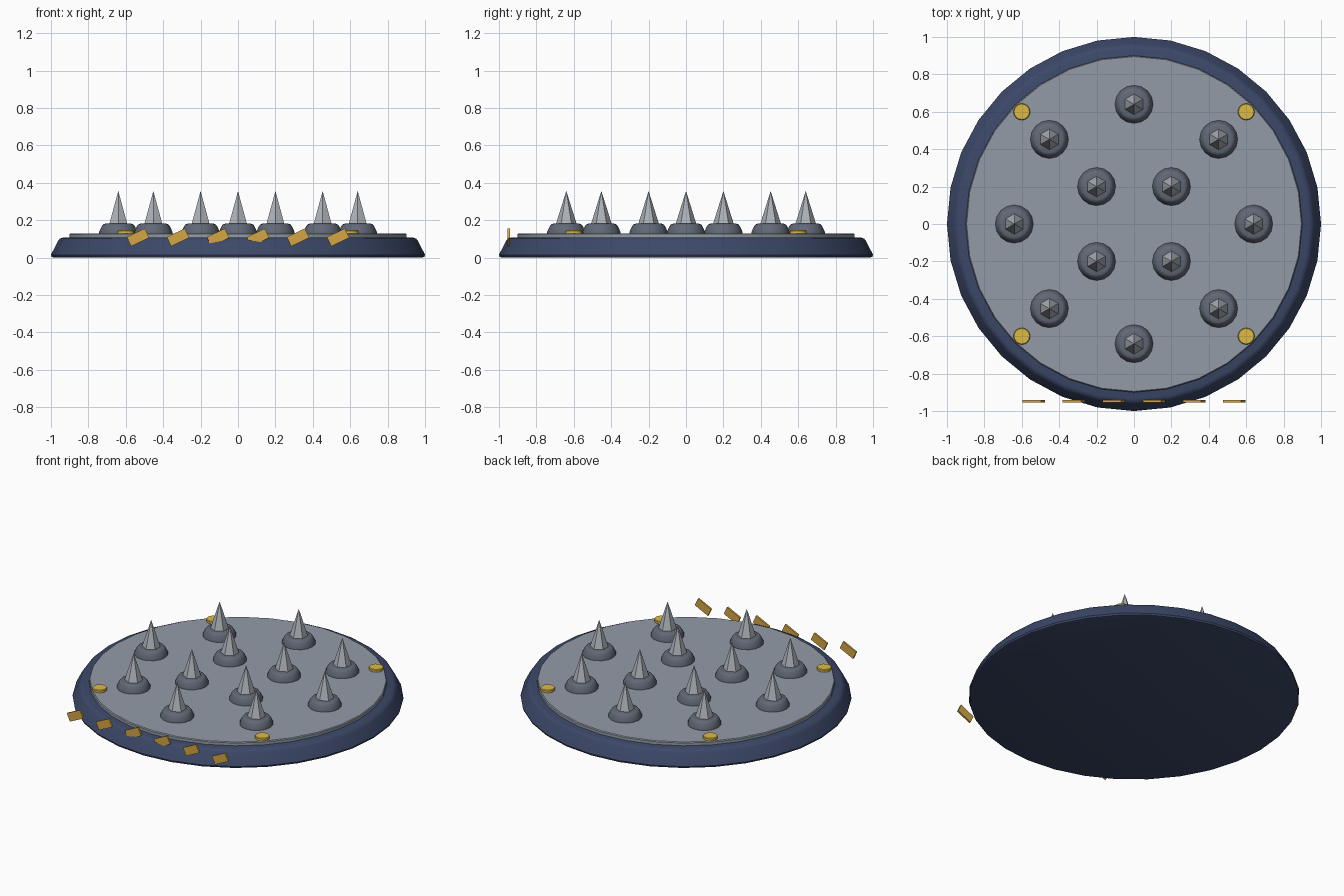
import bpy, math
from math import sin, cos, pi

if "Cube" in bpy.data.objects:
    bpy.data.objects.remove(bpy.data.objects["Cube"])


def material(name, rgb):
    m = bpy.data.materials.new(name)
    m.diffuse_color = (*rgb, 1)
    m.use_nodes = True
    m.node_tree.nodes["Principled BSDF"].inputs["Base Color"].default_value = m.diffuse_color
    return m


NAVY = material("navy_paint", (0.045, 0.065, 0.14))
STEEL = material("plate_steel", (0.29, 0.33, 0.39))
DARK = material("dark_metal", (0.12, 0.14, 0.18))
BRIGHT = material("bright_metal", (0.42, 0.45, 0.49))
GOLD = material("yellow_metal", (0.72, 0.50, 0.06))
AMBER = material("amber_paint", (0.66, 0.38, 0.06))


def lathe(name, profile, sides, mat, at=(0, 0, 0), smooth=None, start=pi / 2):
    """Spin (radius, z) points about z; a zero radius closes to a point."""
    verts, rings, faces = [], [], []
    for r, z in profile:
        n = sides if r > 0 else 1
        rings.append([len(verts) + i for i in range(n)])
        for i in range(n):
            a = start + 2 * pi * i / sides
            verts.append((r * cos(a), r * sin(a), z))
    for lo, hi in zip(rings, rings[1:]):
        for i in range(sides):
            j = (i + 1) % sides
            if len(hi) == 1:
                faces.append((lo[i], lo[j], hi[0]))
            else:
                faces.append((lo[i], lo[j], hi[j], hi[i]))
    faces.append(rings[0][::-1])
    if len(rings[-1]) > 1:
        faces.append(rings[-1])
    me = bpy.data.meshes.new(name)
    me.from_pydata(verts, [], faces)
    ob = bpy.data.objects.new(name, me)
    bpy.context.collection.objects.link(ob)
    ob.location = at
    me.materials.append(mat)
    if smooth:
        bpy.ops.object.select_all(action='DESELECT')
        ob.select_set(True)
        bpy.context.view_layer.objects.active = ob
        bpy.ops.object.shade_smooth_by_angle(angle=math.radians(smooth))
    return ob


# Base disc with softened rims, and the floor plate on top
lathe("base_disc", [(0.985, 0), (0.996, 0.004), (1.0, 0.015), (0.963, 0.088),
                    (0.953, 0.101), (0.935, 0.107)], 32, NAVY, smooth=40)
lathe("floor_plate", [(0.9, 0.10), (0.9, 0.125), (0.895, 0.13)], 32, STEEL, smooth=30)

# Spikes with collars: outer ring of eight, inner square of four
spots = [(0.64 * cos(k * pi / 4), 0.64 * sin(k * pi / 4)) for k in range(8)]
spots += [(x, y) for x in (-0.2, 0.2) for y in (-0.2, 0.2)]
for x, y in spots:
    lathe("spike_collar", [(0.102, 0.125), (0.102, 0.138), (0.088, 0.168),
                           (0.081, 0.177), (0.070, 0.181)], 16, DARK, (x, y, 0), smooth=40)
    lathe("spike", [(0.06, 0.165), (0, 0.356)], 6, BRIGHT, (x, y, 0))

# Corner studs
for x in (-0.6, 0.6):
    for y in (-0.6, 0.6):
        lathe("stud", [(0.045, 0.125), (0.045, 0.143), (0.041, 0.147)], 16, GOLD,
              (x, y, 0), smooth=40)

# Tilted warning stripes along the front
for k in range(6):
    bpy.ops.mesh.primitive_cube_add(size=1, location=(-0.535 + k * 0.214, -0.948, 0.108),
                                    rotation=(0, -0.44, 0))
    ob = bpy.context.object
    ob.name = "warning_stripe"
    ob.scale = (0.107, 0.012, 0.055)
    ob.data.materials.append(AMBER)
